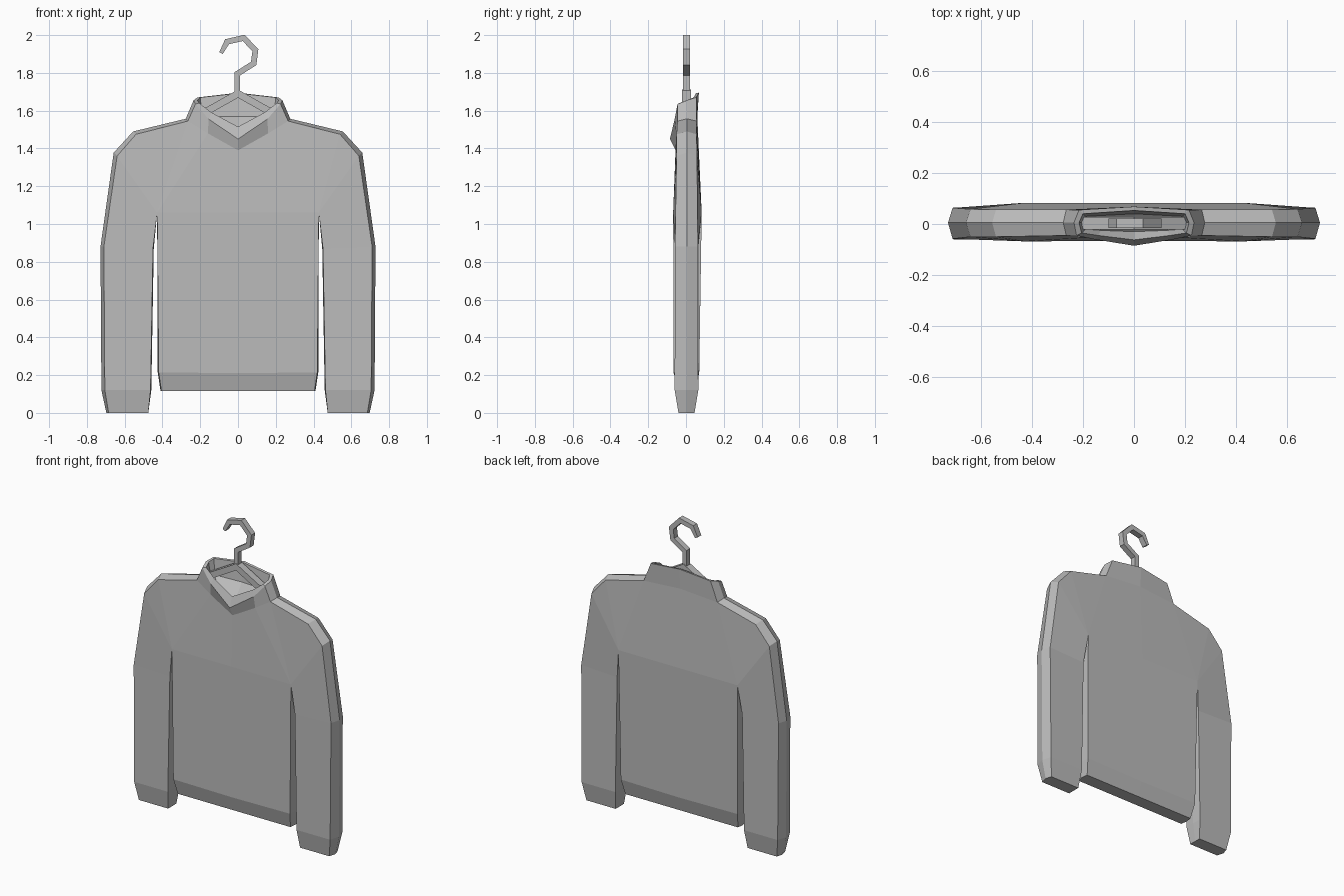
import bpy
import bmesh
from mathutils import Vector

default_cube = bpy.data.objects.get("Cube")
if default_cube:
    bpy.data.objects.remove(default_cube, do_unlink=True)


def make_material(name, colour):
    material = bpy.data.materials.new(name)
    material.use_nodes = True
    material.diffuse_color = colour
    material.node_tree.nodes["Principled BSDF"].inputs["Base Color"].default_value = colour
    return material


grey = make_material("plain grey", (0.5, 0.5, 0.5, 1))


def finish(bm, name, mirrored=False):
    """Mirror a half mesh if needed, fix its normals and make the object."""
    if mirrored:
        geometry = bm.verts[:] + bm.edges[:] + bm.faces[:]
        bmesh.ops.mirror(bm, geom=geometry, axis='X', merge_dist=0.0005)
        bmesh.ops.remove_doubles(bm, verts=bm.verts[:], dist=0.0005)
    bmesh.ops.recalc_face_normals(bm, faces=bm.faces[:])
    mesh = bpy.data.meshes.new(name)
    bm.to_mesh(mesh)
    bm.free()
    mesh.materials.append(grey)
    obj = bpy.data.objects.new(name, mesh)
    bpy.context.collection.objects.link(obj)
    return obj


# Sweater outline, left half: x, z, front y, back y, outward bulge of the side seam
outline = {
    "hem_mid": (0, 0.115, -0.04, 0.045, 0),
    "hem_side": (0.405, 0.115, -0.04, 0.045, 0.005),
    "rib_side": (0.42, 0.215, -0.065, 0.07, 0.005),
    "armpit": (0.428, 1.06, -0.068, 0.083, 0),
    "elbow_in": (0.45, 0.87, -0.058, 0.065, -0.004),
    "wrist_in": (0.463, 0.12, -0.06, 0.065, -0.004),
    "cuff_in": (0.475, 0, -0.04, 0.045, 0),
    "cuff_out": (0.685, 0, -0.04, 0.045, 0.012),
    "wrist_out": (0.705, 0.12, -0.06, 0.065, 0.018),
    "elbow_out": (0.71, 0.88, -0.058, 0.063, 0.018),
    "shoulder_out": (0.64, 1.36, -0.05, 0.058, 0.018),
    "shoulder_top": (0.54, 1.475, -0.05, 0.056, 0.015),
    "neck_side": (0.265, 1.545, -0.045, 0.056, 0.012),
}
# Points inside the panels
inside = {
    "rib_mid": (0, 0.21, -0.065, 0.07),
    "chest_mid": (0, 1.06, -0.066, 0.083),
}
panels = [
    "hem_mid hem_side rib_side rib_mid",
    "rib_mid rib_side armpit chest_mid",
    "armpit shoulder_top neck_side",
    "armpit shoulder_out shoulder_top",
    "armpit elbow_in elbow_out shoulder_out",
    "elbow_in wrist_in wrist_out elbow_out",
    "wrist_in cuff_in cuff_out wrist_out",
]
front_panels = panels + ["chest_mid armpit neck_curve neck_mid",
                         "armpit neck_side neck_curve"]
back_panels = panels + ["chest_mid armpit neck_side neck_mid"]

bm = bmesh.new()
front, seam, back = {}, {}, {}
for key, (x, z, y_front, y_back, bulge) in outline.items():
    rise = bulge if key.startswith(("shoulder", "neck")) else 0
    front[key] = bm.verts.new((x, y_front, z))
    back[key] = bm.verts.new((x, y_back, z))
    seam[key] = bm.verts.new((x + bulge, 0.005, z + rise))
for key, (x, z, y_front, y_back) in inside.items():
    front[key] = bm.verts.new((x, y_front, z))
    back[key] = bm.verts.new((x, y_back, z))
front["neck_mid"] = bm.verts.new((0, -0.055, 1.39))
front["neck_curve"] = bm.verts.new((0.16, -0.052, 1.48))
back["neck_mid"] = bm.verts.new((0, 0.06, 1.565))

for side, layout in ((front, front_panels), (back, back_panels)):
    for panel in layout:
        bm.faces.new([side[key] for key in panel.split()])
keys = list(outline)
for a, b in zip(keys, keys[1:]):
    bm.faces.new((front[a], front[b], seam[b], seam[a]))
    bm.faces.new((seam[a], seam[b], back[b], back[a]))
finish(bm, "sweater_body", mirrored=True)

# Collar, left half: rows from the base over the folded lip down to the inside,
# each running from the front centre round the side to the back centre
collar_rows = [
    [(0, -0.055, 1.39), (0.16, -0.052, 1.48), (0.265, -0.045, 1.545),
     (0.277, 0.005, 1.557), (0.265, 0.056, 1.545), (0, 0.06, 1.565)],
    [(0, -0.085, 1.45), (0.155, -0.06, 1.555), (0.225, -0.045, 1.635),
     (0.235, 0.005, 1.655), (0.215, 0.055, 1.67), (0, 0.068, 1.695)],
    [(0, -0.062, 1.515), (0.14, -0.045, 1.59), (0.205, -0.035, 1.64),
     (0.215, 0.005, 1.655), (0.2, 0.04, 1.67), (0, 0.053, 1.692)],
    [(0, -0.03, 1.48), (0.13, -0.025, 1.53), (0.19, -0.02, 1.57),
     (0.2, 0.005, 1.57), (0.19, 0.03, 1.57), (0, 0.04, 1.57)],
]
bm = bmesh.new()
rows = [[bm.verts.new(p) for p in row] for row in collar_rows]
for low, high in zip(rows, rows[1:]):
    for i in range(len(low) - 1):
        bm.faces.new((low[i], low[i + 1], high[i + 1], high[i]))
inner = rows[-1]
bm.faces.new((inner[0], inner[1], inner[4], inner[5]))
bm.faces.new(inner[1:5])
finish(bm, "collar", mirrored=True)


def flat_bar(name, path, half_width, half_depth, y=0.003, tip=1):
    """A mitred square bar along a path of (x, z) points."""
    points = [Vector(p) for p in path]
    last = len(points) - 1
    bm = bmesh.new()
    rings = []
    for i, point in enumerate(points):
        before = (point - points[max(i - 1, 0)]).normalized()
        after = (points[min(i + 1, last)] - point).normalized()
        along = (before + after).normalized()
        across = Vector((-along.y, along.x))
        leg = after if i < last else before
        mitre = half_width / max(along.dot(leg), 0.5)
        if i == last:
            mitre *= tip
        corners = ((1, 1), (1, -1), (-1, -1), (-1, 1))
        rings.append([bm.verts.new((point.x + across.x * mitre * s,
                                    y + half_depth * d,
                                    point.y + across.y * mitre * s))
                      for s, d in corners])
    for a, b in zip(rings, rings[1:]):
        for i in range(4):
            j = (i + 1) % 4
            bm.faces.new((a[i], a[j], b[j], b[i]))
    bm.faces.new(rings[0])
    bm.faces.new(rings[-1])
    return finish(bm, name)


# Hanger: hook above the collar, sloping arms inside it
flat_bar("hanger_hook",
         [(-0.004, 1.68), (-0.004, 1.795), (0.083, 1.85), (0.092, 1.92),
          (0.03, 1.985), (-0.058, 1.965), (-0.09, 1.905)],
         0.015, 0.019, tip=0.7)
flat_bar("hanger_arms", [(-0.24, 1.555), (0, 1.69), (0.24, 1.555)], 0.019, 0.024)
